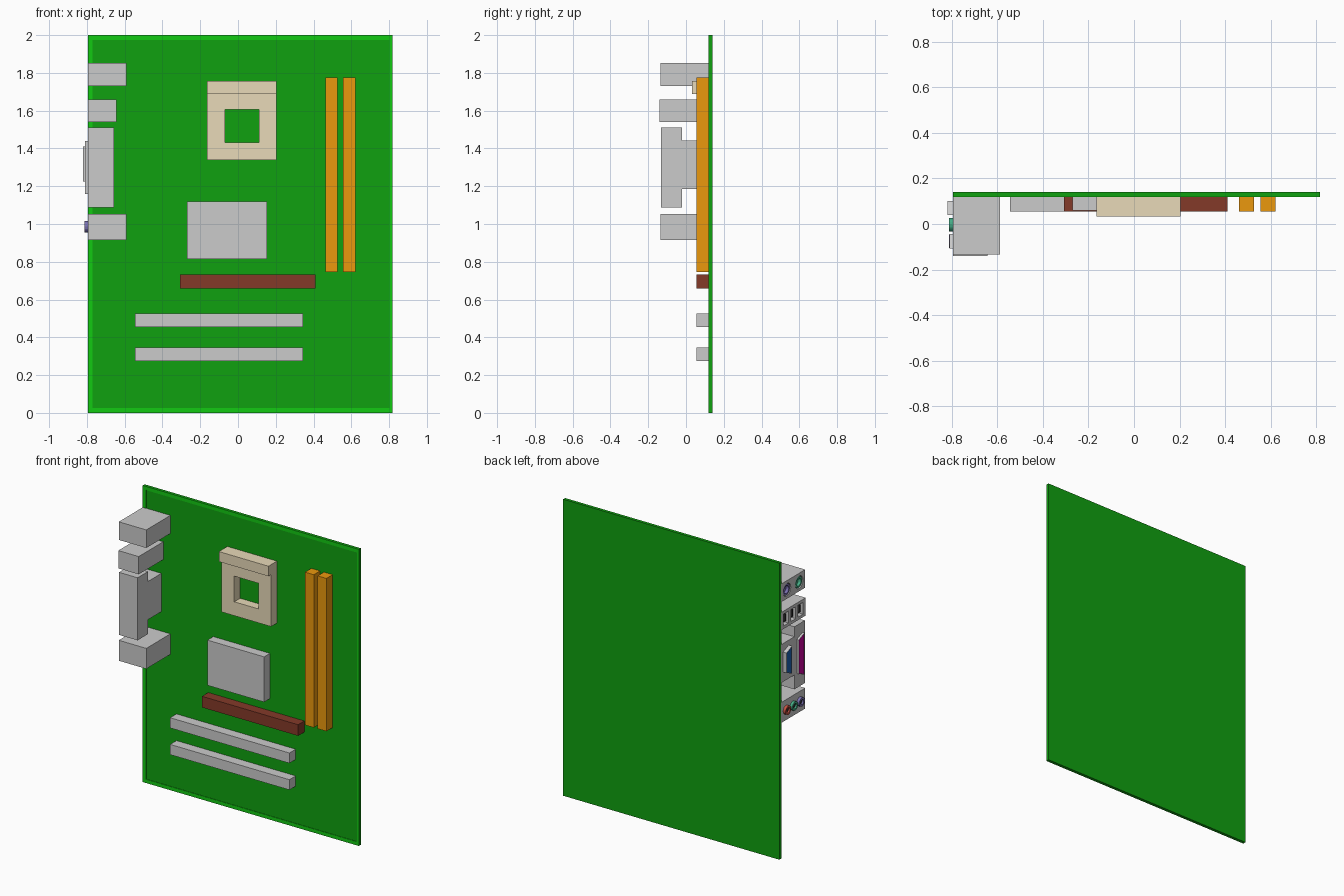
import bpy, bmesh, math

if "Cube" in bpy.data.objects:
    bpy.data.objects.remove(bpy.data.objects["Cube"])


def mat(name, r, g, b):
    m = bpy.data.materials.new(name)
    m.diffuse_color = (r, g, b, 1)
    m.use_nodes = True
    m.node_tree.nodes["Principled BSDF"].inputs["Base Color"].default_value = m.diffuse_color
    return m


GREEN = mat("board_green", 0.005, 0.355, 0.005)
RIM = mat("rim_green", 0.006, 0.59, 0.006)
ORANGE = mat("orange", 0.83, 0.315, 0.004)
BROWN = mat("brown", 0.23, 0.042, 0.022)
BEIGE = mat("beige", 0.81, 0.70, 0.48)
BLUE = mat("blue", 0.01, 0.12, 0.45)
MAGENTA = mat("magenta", 0.6, 0.0, 0.35)
PURPLE = mat("purple", 0.2, 0.17, 0.45)
TEAL = mat("teal", 0.06, 0.42, 0.24)
RED = mat("red", 0.6, 0.09, 0.06)
DARK = mat("dark_grey", 0.03, 0.03, 0.03)


def finish(name, bm, m):
    bmesh.ops.recalc_face_normals(bm, faces=bm.faces)
    me = bpy.data.meshes.new(name)
    bm.to_mesh(me)
    bm.free()
    if m:
        me.materials.append(m)
    ob = bpy.data.objects.new(name, me)
    bpy.context.collection.objects.link(ob)
    return ob


def box(name, x, y, z, m=None):
    bm = bmesh.new()
    bmesh.ops.create_cube(bm, size=1)
    for v in bm.verts:
        v.co = [a[0] if c < 0 else a[1] for a, c in zip((x, y, z), v.co)]
    return finish(name, bm, m)


def prism(name, x0, x1, pts, m=None, rim=0, depth=0):
    """Extrude a (y, z) outline from x1 out to x0; optionally hollow the outer end."""
    bm = bmesh.new()
    near = [bm.verts.new((x1, y, z)) for y, z in pts]
    far = [bm.verts.new((x0, y, z)) for y, z in pts]
    bm.faces.new(near)
    end = bm.faces.new(far)
    for i in range(len(pts)):
        j = (i + 1) % len(pts)
        bm.faces.new((near[i], near[j], far[j], far[i]))
    bmesh.ops.recalc_face_normals(bm, faces=bm.faces)
    if rim:
        bmesh.ops.inset_region(bm, faces=[end], thickness=rim)
        bmesh.ops.inset_region(bm, faces=[end], thickness=0.0005)
        for v in end.verts:
            v.co.x += depth
    return finish(name, bm, m)


def circle(y, z, r, n=16):
    return [(y + r * math.cos(2 * math.pi * i / n), z + r * math.sin(2 * math.pi * i / n)) for i in range(n)]


def cut(ob, cutters):
    for c in cutters:
        c.hide_render = True
        mod = ob.modifiers.new("cut", 'BOOLEAN')
        mod.object = c
        mod.solver = 'EXACT'
        bpy.context.view_layer.objects.active = ob
        bpy.ops.object.modifier_apply(modifier=mod.name)
        bpy.data.objects.remove(c)


L, R = -0.795, 0.818

# circuit board with a lighter rim around the front
box("circuit_board", (L, R), (0.122, 0.14), (0, 2), GREEN)
W = 0.025
for i, (x, z) in enumerate((((L, L + W), (0, 2)), ((R - 0.015, R), (0, 2)),
                            ((L + W, R - 0.015), (0, W)), ((L + W, R - 0.015), (2 - W, 2)))):
    box(f"board_rim_{i + 1}", x, (0.119, 0.122), z, RIM)

# memory slots, graphics slot, expansion slots, chipset
for i, x in enumerate((0.462, 0.556)):
    box(f"memory_slot_{i + 1}", (x, x + 0.065), (0.055, 0.122), (0.745, 1.776), ORANGE)
box("graphics_slot", (-0.307, 0.41), (0.055, 0.122), (0.658, 0.733), BROWN)
for i, z in enumerate((0.276, 0.456)):
    box(f"expansion_slot_{i + 1}", (-0.545, 0.345), (0.055, 0.122), (z, z + 0.069))
box("chipset", (-0.27, 0.153), (0.06, 0.122), (0.815, 1.12))

# processor socket: square frame and hinge bar along its top
socket = box("processor_socket", (-0.165, 0.205), (0.06, 0.122), (1.338, 1.70), BEIGE)
cut(socket, [box("socket_cutter", (-0.07, 0.112), (0, 0.2), (1.432, 1.605))])
box("socket_bar", (-0.165, 0.205), (0.032, 0.122), (1.688, 1.756), BEIGE)

# keyboard and mouse ports: round recesses with coloured discs
ps = box("round_port_block", (L, -0.59), (-0.135, 0.122), (1.73, 1.852))
spots = ((0.06, PURPLE), (-0.07, TEAL))
cut(ps, [prism("round_cutter", L - 0.05, L + 0.04, circle(y, 1.791, 0.042)) for y, _ in spots])
for i, (y, m) in enumerate(spots):
    prism(f"round_port_{i + 1}", L + 0.004, L + 0.045, circle(y, 1.791, 0.038), m, 0.012, 0.02)

# three rectangular ports, each with a dark back and a tongue
usb = box("slot_port_block", (L, -0.643), (-0.14, 0.122), (1.54, 1.66))
ys = (0.07, -0.008, -0.086)
cut(usb, [box("slot_cutter", (L - 0.05, L + 0.06), (y - 0.026, y + 0.026), (1.56, 1.64)) for y in ys])
for i, y in enumerate(ys):
    box(f"slot_port_back_{i + 1}", (L + 0.03, L + 0.065), (y - 0.026, y + 0.026), (1.56, 1.64), DARK)
    box(f"slot_port_tongue_{i + 1}", (L + 0.012, L + 0.035), (y - 0.016, y - 0.006), (1.575, 1.625), DARK)

# wide and small D-shaped connectors on a stepped housing
box("wide_connector_block", (L, -0.657), (-0.132, -0.02), (1.088, 1.51))
box("small_connector_block", (L, -0.657), (-0.02, 0.122), (1.185, 1.443))
for name, x, y0, y1, z0, z1, m in (("wide", -0.81, -0.107, -0.045, 1.16, 1.44, MAGENTA),
                                   ("small", -0.82, 0.04, 0.10, 1.225, 1.41, BLUE)):
    def dee(g, s=0.025):
        return [(y0 + g, z0 + g), (y0 + g, z1 - g), (y1 - g, z1 - s - g), (y1 - g, z0 + s + g)]
    prism(name + "_connector_shell", x, L + 0.002, dee(0), None, 0.004, 0.01)
    prism(name + "_connector_face", x + 0.0005, L + 0.001, dee(0.004), m)

# audio jacks: coloured hollow rings with dark holes
box("audio_block", (L, -0.59), (-0.135, 0.122), (0.915, 1.053))
for i, (y, m) in enumerate(((0.07, RED), (-0.003, TEAL), (-0.076, PURPLE))):
    prism(f"audio_jack_{i + 1}", -0.813, L + 0.03, circle(y, 0.986, 0.03), m, 0.013, 0.012)
    prism(f"audio_hole_{i + 1}", -0.803, L + 0.02, circle(y, 0.986, 0.0155), DARK)
